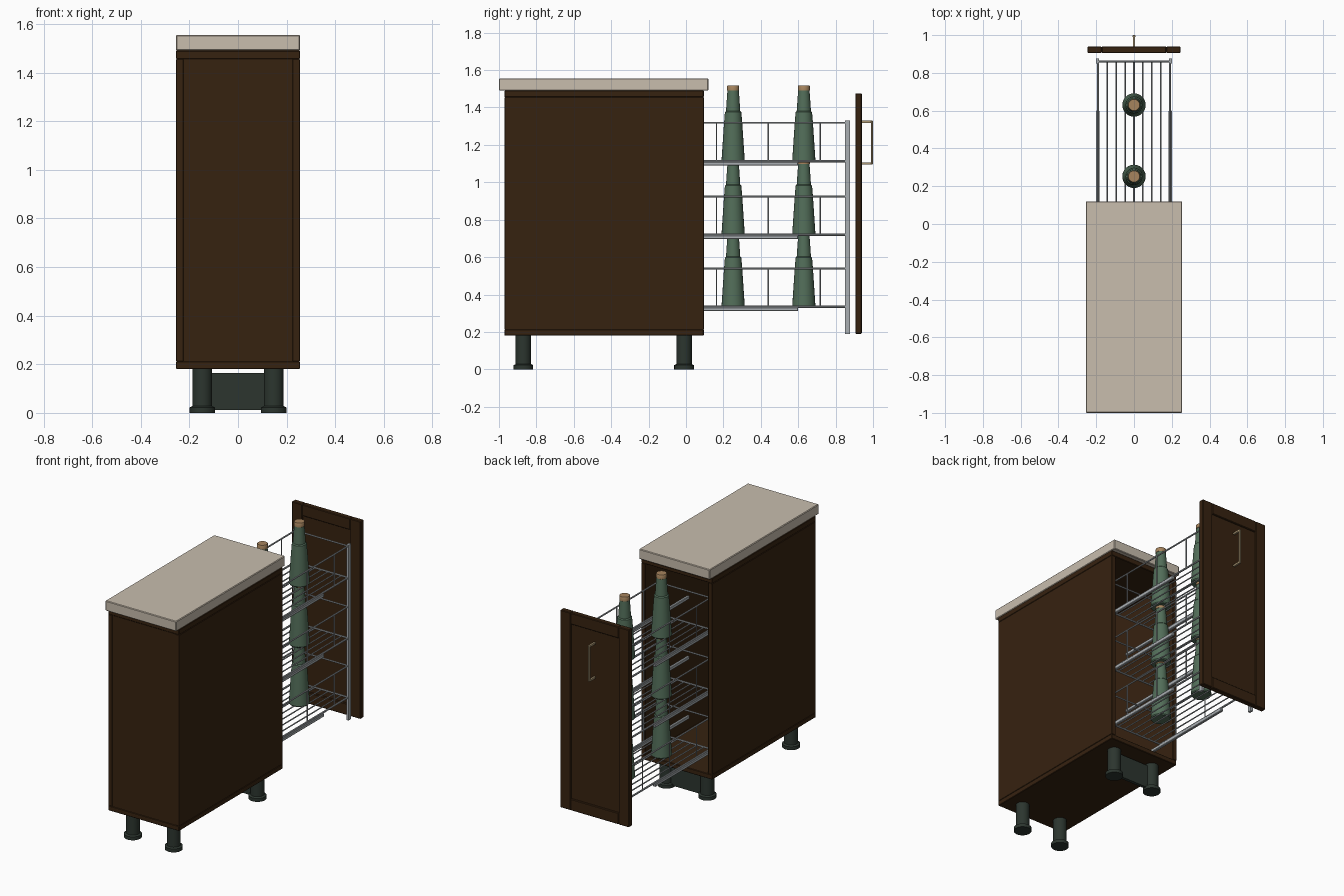
import bpy, bmesh, math
from mathutils import Vector

if "Cube" in bpy.data.objects:
    bpy.data.objects.remove(bpy.data.objects["Cube"], do_unlink=True)


def material(name, r, g, b):
    m = bpy.data.materials.new(name)
    m.use_nodes = True
    m.diffuse_color = (r, g, b, 1)
    m.node_tree.nodes["Principled BSDF"].inputs["Base Color"].default_value = (r, g, b, 1)
    return m


WOOD = material("dark wood", 0.037, 0.016, 0.005)
STONE = material("beige stone", 0.58, 0.51, 0.42)
GLASS = material("green glass", 0.085, 0.155, 0.1)
PLASTIC = material("dark plastic", 0.025, 0.036, 0.028)
STEEL = material("steel", 0.4, 0.43, 0.45)
CORK = material("cork", 0.38, 0.23, 0.11)
BRASS = material("pale brass", 0.42, 0.32, 0.18)


def finish(name, bm, mat, smooth=False):
    bmesh.ops.recalc_face_normals(bm, faces=bm.faces)
    mesh = bpy.data.meshes.new(name)
    bm.to_mesh(mesh)
    bm.free()
    mesh.materials.append(mat)
    ob = bpy.data.objects.new(name, mesh)
    bpy.context.collection.objects.link(ob)
    if smooth:
        bpy.ops.object.select_all(action="DESELECT")
        ob.select_set(True)
        bpy.context.view_layer.objects.active = ob
        bpy.ops.object.shade_smooth_by_angle(angle=math.radians(35))
    return ob


def box(name, xs, ys, zs, mat, bevel=0.0):
    lo, hi = (Vector(v) for v in zip(xs, ys, zs))
    bm = bmesh.new()
    bmesh.ops.create_cube(bm, size=1)
    for v in bm.verts:
        v.co = (lo + hi) / 2 + v.co * (hi - lo)
    if bevel:
        bmesh.ops.bevel(bm, geom=bm.edges[:], offset=bevel, segments=1, affect="EDGES")
    return finish(name, bm, mat)


def lathe(name, profile, mat, x, y, z, sides=24):
    # Closed solid of revolution from (radius, height) pairs
    bm = bmesh.new()
    rings = [[bm.verts.new((x + r * math.cos(math.tau * i / sides),
                            y + r * math.sin(math.tau * i / sides), z + h))
              for i in range(sides)] for r, h in profile]
    for a, b in zip(rings, rings[1:]):
        for i in range(sides):
            j = (i + 1) % sides
            bm.faces.new((a[i], a[j], b[j], b[i]))
    bm.faces.new(rings[0])
    bm.faces.new(rings[-1])
    return finish(name, bm, mat, True)


def rods(name, segments, mat, sides=8):
    # Straight round rods given as (start, end, radius)
    bm = bmesh.new()
    for a, b, r in segments:
        a, b = Vector(a), Vector(b)
        made = bmesh.ops.create_cone(bm, cap_ends=True, segments=sides, radius1=r,
                                     radius2=r, depth=(b - a).length)
        turn = (b - a).to_track_quat("Z", "Y")
        for v in made["verts"]:
            v.co = turn @ v.co + (a + b) / 2
    return finish(name, bm, mat, True)


SIDES = (("right", -1), ("left", 1))

# Worktop and cabinet carcass, open towards the drawer
W, BACK, MOUTH = 0.255, -0.97, 0.095
box("worktop", (-W, W), (-1, 0.12), (1.49, 1.555), STONE, 0.004)
box("cabinet_top", (-W, W), (BACK, MOUTH), (1.455, 1.49), WOOD, 0.003)
box("cabinet_bottom", (-W, W), (BACK, MOUTH), (0.18, 0.212), WOOD, 0.003)
for side, s in SIDES:
    box(side + "_cabinet_wall", sorted((s * 0.225, s * W)), (BACK, MOUTH), (0.212, 1.455), WOOD, 0.002)
box("cabinet_end_panel", (-0.225, 0.225), (BACK + 0.002, BACK + 0.03), (0.212, 1.455), WOOD)

# Feet and plinth
for side, s in SIDES:
    for place, y in (("far", -0.87), ("near", -0.01)):
        lathe(f"{side}_{place}_leg", [(0.053, 0), (0.053, 0.022), (0.041, 0.028), (0.041, 0.18)],
              PLASTIC, s * 0.147, y, 0)
box("plinth", (-0.147, 0.147), (-0.02, 0), (0.012, 0.165), PLASTIC)

# Framed door with recessed panel
DOOR = (0.905, 0.94)
for side, s in SIDES:
    box(side + "_door_stile", sorted((s * 0.172, s * 0.247)), DOOR, (0.19, 1.475), WOOD, 0.004)
for place, zs in (("lower", (0.19, 0.265)), ("upper", (1.4, 1.475))):
    box(place + "_door_rail", (-0.172, 0.172), DOOR, zs, WOOD, 0.004)
box("door_panel", (-0.175, 0.175), (0.914, 0.931), (0.26, 1.405), WOOD)

# Door handle
box("handle_grip", (-0.007, 0.007), (0.988, 1.0), (1.095, 1.33), BRASS, 0.003)
for place, z in (("lower", 1.101), ("upper", 1.324)):
    box(place + "_handle_mount", (-0.006, 0.006), (0.938, 0.992), (z - 0.006, z + 0.006), BRASS)

# Uprights behind the door
for side, s in SIDES:
    box(side + "_upright", sorted((s * 0.184, s * 0.2)), (0.85, 0.876), (0.19, 1.33), STEEL)

# Three wire baskets, their runners and the bottles
END, START, HALF = 0.86, 0.02, 0.19
BOTTLE = [(0.058, 0), (0.062, 0.006), (0.049, 0.2), (0.044, 0.262), (0.038, 0.268),
          (0.034, 0.33), (0.03, 0.383)]
for level, floor in (("lower", 0.335), ("middle", 0.72), ("upper", 1.113)):
    rail = floor + 0.205
    wires = []
    for z, r in ((floor, 0.006), (rail, 0.005)):
        for y in (START, END):
            wires.append(((-HALF, y, z), (HALF, y, z), r))
        for s in (-1, 1):
            wires.append(((s * HALF, START, z), (s * HALF, END, z), r))
    for i in range(-3, 4):
        x = i * HALF / 4
        wires.append(((x, START, floor), (x, END, floor), 0.004))
    for s in (-1, 1):
        for y in (0.163, 0.44, 0.717):
            wires.append(((s * HALF, y, floor), (s * HALF, y, rail), 0.0035))
    rods(level + "_basket", wires, STEEL)
    for side, s in SIDES:
        box(f"{level}_{side}_runner", sorted((s * 0.182, s * 0.2)), (-0.3, 0.6),
            (floor - 0.024, floor - 0.003), STEEL, 0.003)
    for place, y in (("inner", 0.252), ("outer", 0.63)):
        lathe(f"{level}_{place}_bottle", BOTTLE, GLASS, 0, y, floor)
        lathe(f"{level}_{place}_cork", [(0.028, 0.375), (0.032, 0.378), (0.032, 0.402), (0.03, 0.405)],
              CORK, 0, y, floor)
